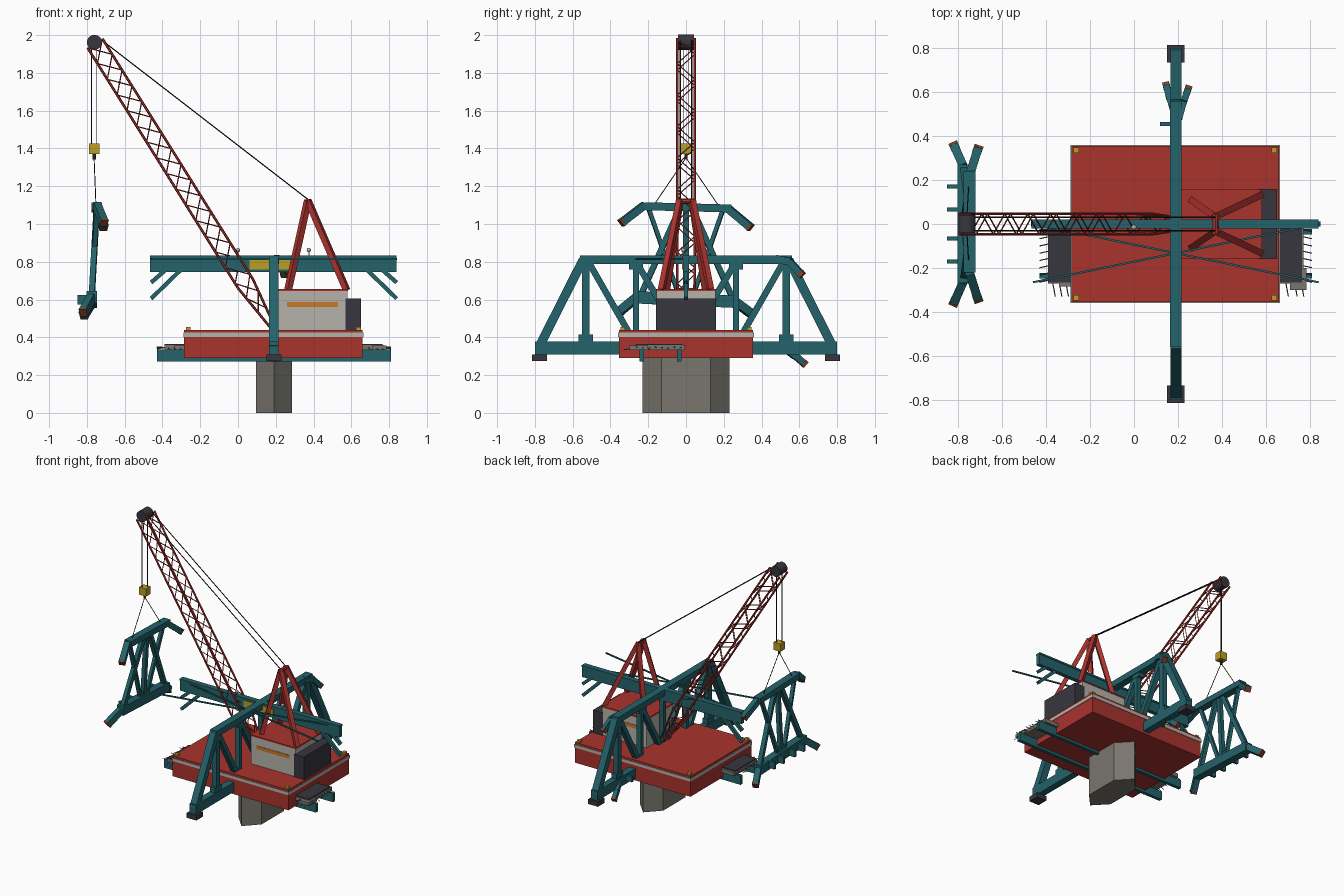
import bpy, bmesh, math
from mathutils import Vector, Matrix

if "Cube" in bpy.data.objects:
    bpy.data.objects.remove(bpy.data.objects["Cube"])

COL = {
    "teal paint": (.017, .125, .145), "red paint": (.40, .033, .027),
    "concrete": (.19, .18, .155), "light grey": (.47, .45, .41),
    "charcoal": (.038, .037, .048), "black cable": (.012, .012, .014),
    "yellow": (.50, .35, .02), "orange": (.58, .19, .02), "rust": (.20, .055, .025)}
MAT = {}
for name, c in COL.items():
    MAT[name] = bpy.data.materials.new(name)
    MAT[name].diffuse_color = (*c, 1)


class Part:
    """Collects simple solids into one mesh object of one colour."""
    def __init__(self, name, mat):
        self.name, self.mat, self.bm = name, mat, bmesh.new()

    def box(self, x0, x1, y0, y1, z0, z1):
        m = Matrix.Translation(((x0 + x1) / 2, (y0 + y1) / 2, (z0 + z1) / 2))
        bmesh.ops.create_cube(self.bm, size=1, matrix=m @ Matrix.Diagonal((x1 - x0, y1 - y0, z1 - z0, 1)))
        return self

    def frame(self, p, q):
        p, q = Vector(p), Vector(q)
        d = (q - p).normalized()
        side = d.cross(Vector((0, 0, 1)))
        side = side.normalized() if side.length > 1e-3 else Vector((1, 0, 0))
        up = side.cross(d)
        m = Matrix((side, up, d)).transposed().to_4x4()
        return Matrix.Translation((p + q) / 2) @ m, (q - p).length

    def bar(self, p, q, w, h=None):
        """Rectangular bar: w sideways, h in the upright plane."""
        m, n = self.frame(p, q)
        bmesh.ops.create_cube(self.bm, size=1, matrix=m @ Matrix.Diagonal((w, h or w, n, 1)))
        return self

    def rod(self, p, q, r, seg=6):
        m, n = self.frame(p, q)
        bmesh.ops.create_cone(self.bm, cap_ends=True, segments=seg, radius1=r, radius2=r, depth=n, matrix=m)
        return self

    def prism(self, pts, z0, z1):
        a = [self.bm.verts.new((x, y, z0)) for x, y in pts]
        b = [self.bm.verts.new((x, y, z1)) for x, y in pts]
        self.bm.faces.new(a)
        self.bm.faces.new(b)
        for i in range(len(a)):
            j = (i + 1) % len(a)
            self.bm.faces.new((a[i], a[j], b[j], b[i]))
        return self

    def done(self):
        bmesh.ops.recalc_face_normals(self.bm, faces=self.bm.faces)
        me = bpy.data.meshes.new(self.name)
        self.bm.to_mesh(me)
        self.bm.free()
        me.materials.append(MAT[self.mat])
        ob = bpy.data.objects.new(self.name, me)
        bpy.context.collection.objects.link(ob)
        return ob


GX = .19  # centre line of the portal truss and pier

# Pier with pointed ends
Part("pier", "concrete").prism([(.095, -.13), (GX, -.23), (.285, -.13),
                                (.285, .13), (GX, .23), (.095, .13)], 0, .30).done()

# Barge hull, rubbing stripe, corner bollards
Part("barge_hull", "red paint").box(-.285, .66, -.355, .355, .29, .44).done()
Part("barge_stripe", "light grey").box(-.289, .664, -.359, .359, .403, .425).done()
bol = Part("bollards", "yellow")
for x in (-.263, .638):
    for y in (-.335, .335):
        bol.box(x - .012, x + .012, y - .012, y + .012, .44, .456)
bol.done()

# Broken bridge floor: stringers, slab, road surface, bent reinforcing rods
st = Part("floor_stringers", "teal paint")
for y in (-.235, -.035):
    st.box(-.43, .81, y - .012, y + .012, .272, .335)
st.done()
slab = Part("floor_slab", "concrete")
slab.box(-.39, .77, -.27, -.005, .332, .36)
slab.box(.71, .785, -.30, -.20, .333, .358).box(-.34, -.27, -.285, -.2, .333, .358)
slab.done()
Part("road_surface", "charcoal").box(-.388, .765, -.265, -.02, .36, .366).done()
rb = Part("reinforcing_rods", "concrete")
for i in range(8):
    y = -.255 + i * .033
    rb.rod((.765, y, .346), (.81, y - .01, .35 - .006 * (i % 3)), .0025, 4)
    rb.rod((-.385, y, .346), (-.43, y - .01, .35 - .006 * (i % 3)), .0025, 4)
for x in (-.37, -.34, -.31, .69, .73, .76):
    rb.rod((x, -.265, .345), (x + .012, -.33, .334), .0025, 4)
rb.done()

# Portal truss across the barge
pt = Part("portal_truss", "teal paint")
pt.box(GX - .027, GX + .027, -.56, .56, .788, .833)
pt.box(GX - .025, GX + .025, -.80, .80, .308, .378)
P = .265
for s in (-1, 1):
    pt.bar((GX, s * .78, .345), (GX, s * .545, .81), .05, .048)
    pt.bar((GX, s * 2 * P, .35), (GX, s * 2 * P, .80), .036, .04)
    pt.bar((GX, s * P, .35), (GX, s * P, .80), .036, .03)
    pt.bar((GX, s * 1.95 * P, .80), (GX, s * P, .36), .036, .034)
    pt.bar((GX, s * P, .80), (GX, 0, .36), .036, .034)
    for y, z in ((2 * P, .39), (2 * P, .785), (P, .785)):
        pt.box(GX - .02, GX + .02, s * y - .038, s * y + .038, z - .025, z + .025)
pt.bar((GX, 0, .35), (GX, 0, .80), .036, .03)
# torn member ends on the rear side
pt.bar((.205, .48, .815), (.225, .555, .80), .03, .04)
pt.bar((.225, .55, .80), (.243, .605, .74), .03, .035)
pt.bar((.175, .53, .34), (.16, .58, .30), .03, .04)
pt.bar((.16, .575, .305), (.148, .625, .262), .03, .035)
pt.box(.118, .17, .445, .463, .33, .37)
pt.done()
Part("torn_tips_portal", "rust").bar((.242, .602, .744), (.247, .617, .727), .032, .037).bar(
    (.149, .621, .266), (.146, .634, .254), .032, .037).done()
ft = Part("portal_feet", "charcoal")
for s in (-1, 1):
    ft.box(.15, .23, s * .775 - .04, s * .775 + .04, .275, .31)
ft.done()

# Upper longitudinal girder, hanging broken diagonals, flat cross bracing
gd = Part("upper_girder", "teal paint")
gd.box(-.465, .84, -.015, .015, .745, .82).box(-.465, .84, -.02, .02, .82, .833)
for s in (-1, 1):
    gd.bar((GX + s * .49, 0, .76), (GX + s * .65, 0, .605), .022)
    gd.bar((GX + s * .57, 0, .76), (GX + s * .65, 0, .69), .022)
    gd.bar((GX - s * .65, -.265, .815), (GX + s * .65, 0, .815), .009)
gd.done()
Part("girder_plate", "yellow").box(.06, .30, -.021, -.014, .758, .815).done()
lamp = Part("girder_lamps", "light grey")
for x in (0, .375):
    lamp.rod((x, -.015, .83), (x, -.015, .86), .003)
    bmesh.ops.create_uvsphere(lamp.bm, u_segments=10, v_segments=6, radius=.012,
                              matrix=Matrix.Translation((x, -.015, .862)))
lamp.done()

# Crane house, roof, stripe, counterweight
Part("crane_house", "light grey").box(.215, .58, -.155, .155, .44, .645).done()
Part("house_roof", "red paint").box(.212, .583, -.158, .158, .645, .655).done()
band = Part("house_stripes", "orange")
for y in (-.155, .155):
    band.box(.26, .53, y - .003, y + .003, .56, .586)
band.done()
Part("counterweight", "charcoal").box(.568, .65, -.16, .16, .44, .606).done()

# A-frame on the house
af = Part("a_frame", "red paint")
for s in (-1, 1):
    top = (.37, s * .033, 1.125)
    af.bar(top, (.265, s * .105, .65), .03)
    af.bar(top, (.575, s * .13, .65), .03)
af.rod((.37, -.048, 1.12), (.37, .048, 1.12), .014, 8)
af.done()

# Lattice boom: four chords with zigzag lacing, tapered at the foot
foot, head = Vector((.18, 0, .46)), Vector((-.757, 0, 1.957))
d = (head - foot).normalized()
nrm = Vector((-d.z, 0, d.x)) * -1


def boom(t, a, b):
    k = .012 + .034 * min(1, t / .15)
    return foot.lerp(head, t) + nrm * a * k + Vector((0, b * (.03 + .017 * min(1, t / .15)), 0))


ch, lace = Part("boom_chords", "red paint"), Part("boom_lacing", "red paint")
CORN = [(-1, -1), (1, -1), (1, 1), (-1, 1)]
for a, b in CORN:
    ch.rod(boom(0, a, b), boom(.15, a, b), .007)
    ch.rod(boom(.15, a, b), boom(1, a, b), .007)
N = 18
for i in range(1, N):
    t0, t1 = i / N, (i + 1) / N
    for k in range(4):
        u, v = CORN[k], CORN[(k + 1) % 4]
        if i % 2:
            u, v = v, u
        lace.rod(boom(t0, *u), boom(t1, *v), .0032, 4)
ch.done()
lace.done()
Part("head_sheave", "charcoal").rod((-.76, -.042, 1.962), (-.76, .042, 1.962), .04, 14).done()

# Cables, hook block and slings
cb = Part("cables", "black cable")
for s in (-1, 1):
    cb.rod((-.72, s * .03, 1.972), (.37, s * .03, 1.13), .0035, 5)
    cb.rod((-.762 + s * .014, s * .012, 1.95), (-.762 + s * .014, s * .012, 1.41), .0025, 5)
    cb.rod((-.762, 0, 1.35), (-.752, s * .17, 1.10), .0025, 5)
cb.done()
Part("hook_block", "yellow").box(-.79, -.734, -.026, .026, 1.37, 1.427).done()
Part("hook", "charcoal").rod((-.762, 0, 1.375), (-.762, 0, 1.342), .009, 8).done()

# Suspended truss fragment with bent ends
sp, tips = Part("lifted_truss", "teal paint"), Part("torn_tips_lifted", "rust")
TX, BX, TZ, BZ = -.748, -.775, 1.088, .60
sp.bar((TX, -.22, TZ + .006), (TX, .24, TZ - .006), .055, .042)
sp.bar((BX, -.27, BZ + .012), (BX, .27, BZ - .012), .055, .065)
for s in (-1, 1):
    # bent chord ends
    e = Vector((-.712, s * .335, 1.0 - s * .012))
    m = Vector((TX, s * .235, TZ - s * .008))
    sp.bar(m - Vector((0, s * .015, -.004)), e, .04, .04)
    tips.bar(e, e + (e - m).normalized() * .014, .042, .042)
    e2 = Vector((-.815, s * .35, .53 - s * .008))
    m2 = Vector((BX, s * .26, BZ - s * .012))
    sp.bar(m2, e2, .04, .045)
    tips.bar(e2, e2 + (e2 - m2).normalized() * .014, .042, .047)
    # web members
    sp.bar((TX, s * .03, TZ), (BX, s * .25, BZ), .03, .03)
    sp.bar((TX, s * .20, TZ), (BX, s * .03, BZ), .025, .022)
    # floor beam stubs
    for y in (.065, .17):
        sp.box(-.85, -.78, s * y - .009, s * y + .009, BZ - .025, BZ + .025)
sp.bar((TX, 0, TZ), (BX, 0, BZ), .03, .028)
sp.box(BX - .012, BX + .012, -.05, .05, BZ + .02, BZ + .06)
sp.done()
tips.done()

for m in bpy.data.materials:
    if m.users and not m.is_grease_pencil:
        m.use_nodes = True
        m.node_tree.nodes["Principled BSDF"].inputs["Base Color"].default_value = m.diffuse_color
